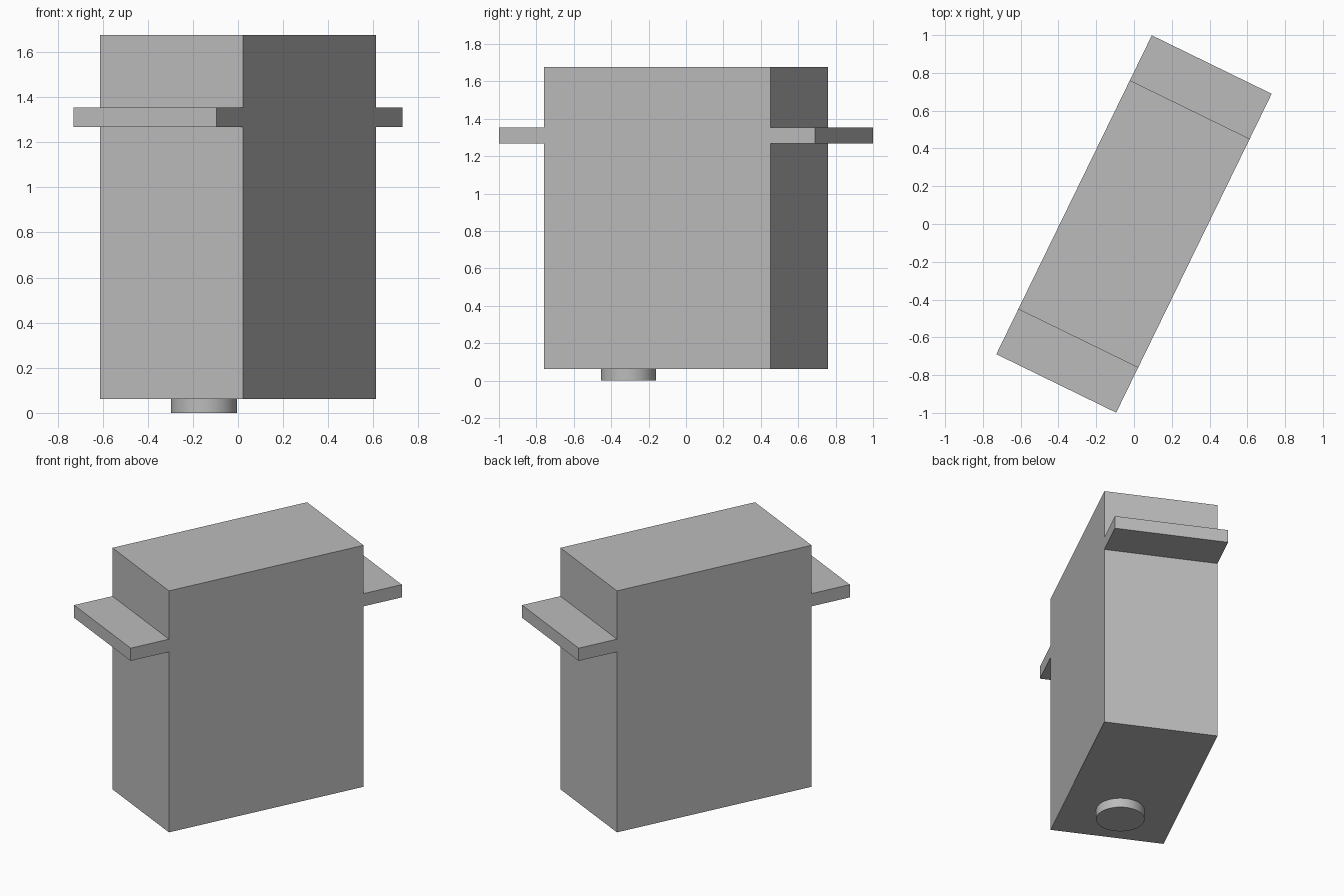
import bpy, bmesh, math
from mathutils import Matrix, Vector

cube = bpy.data.objects.get("Cube")
if cube:
    bpy.data.objects.remove(cube, do_unlink=True)

grey = bpy.data.materials.new("plain_grey")
grey.use_nodes = True
colour = (0.5, 0.5, 0.5, 1)
grey.diffuse_color = colour
grey.node_tree.nodes["Principled BSDF"].inputs["Base Color"].default_value = colour

TURN = Matrix.Rotation(math.radians(64), 4, "Z")
WIDTH = 0.706
BODY, EAR = 0.674, 0.939            # half lengths
BOTTOM, TOP = 0.062, 1.676
EAR_LOW, EAR_HIGH = 1.268, 1.353


def finish(name, bm):
    bmesh.ops.recalc_face_normals(bm, faces=bm.faces)
    bm.transform(TURN)
    mesh = bpy.data.meshes.new(name)
    bm.to_mesh(mesh)
    bm.free()
    mesh.materials.append(grey)
    obj = bpy.data.objects.new(name, mesh)
    bpy.context.collection.objects.link(obj)
    return obj


# Housing with mounting ears: mirrored outline extruded across the width
half = [(BODY, BOTTOM), (BODY, EAR_LOW), (EAR, EAR_LOW),
        (EAR, EAR_HIGH), (BODY, EAR_HIGH), (BODY, TOP)]
outline = half + [(-x, z) for x, z in reversed(half)]
bm = bmesh.new()
face = bm.faces.new([bm.verts.new((x, -WIDTH / 2, z)) for x, z in outline])
side = bmesh.ops.extrude_face_region(bm, geom=[face])
bmesh.ops.translate(bm, vec=Vector((0, WIDTH, 0)),
                    verts=[v for v in side["geom"] if isinstance(v, bmesh.types.BMVert)])
finish("housing_with_ears", bm)

# Short round output shaft under the housing
bm = bmesh.new()
bmesh.ops.create_cone(bm, cap_ends=True, segments=64, radius1=0.147, radius2=0.147,
                      depth=BOTTOM, matrix=Matrix.Translation((-0.343, 0, BOTTOM / 2)))
shaft = finish("output_shaft", bm)
bpy.ops.object.select_all(action="DESELECT")
shaft.select_set(True)
bpy.context.view_layer.objects.active = shaft
bpy.ops.object.shade_smooth_by_angle(angle=math.radians(30))
